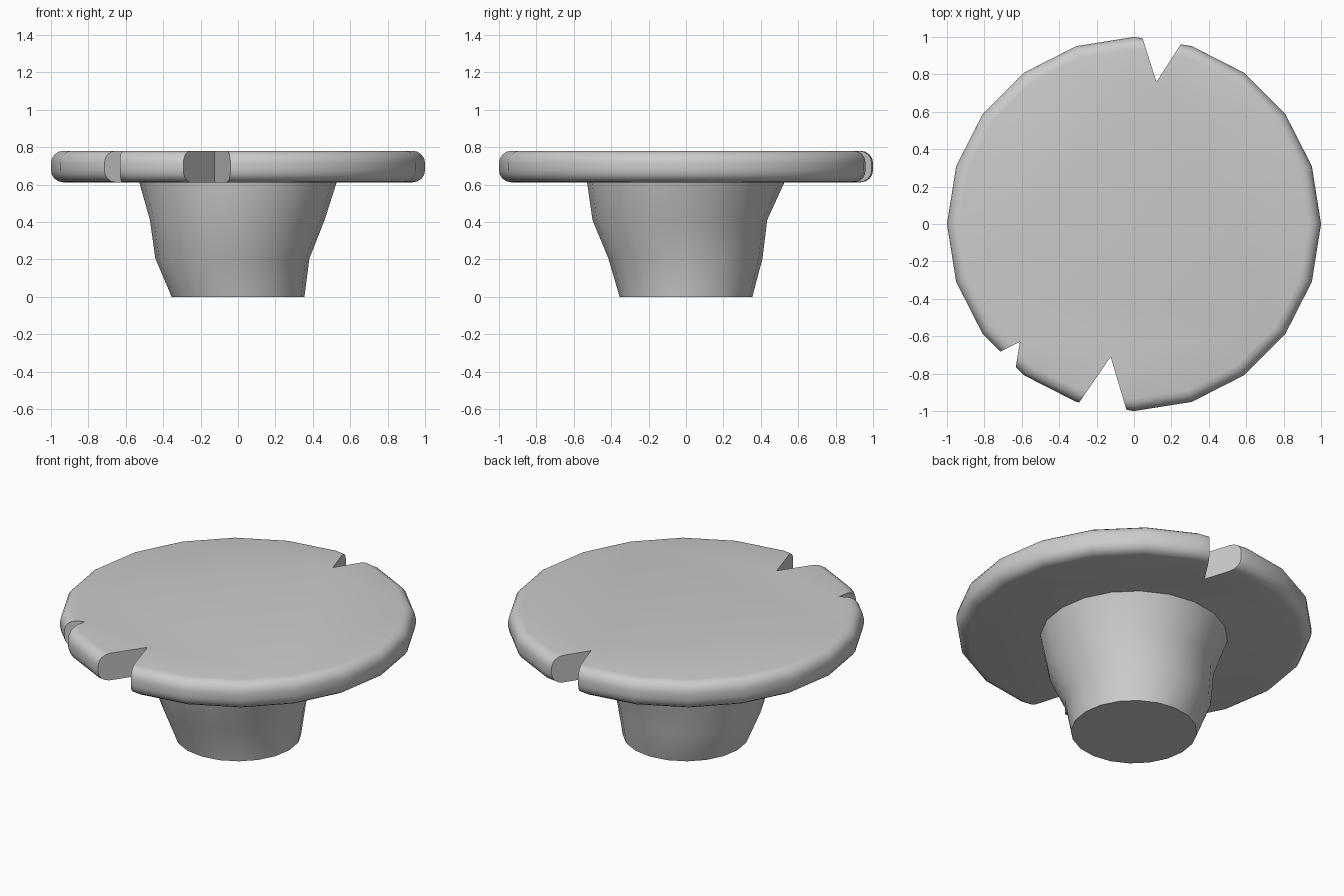
import bpy, bmesh
from math import sin, cos, pi, radians

if "Cube" in bpy.data.objects:
    bpy.data.objects.remove(bpy.data.objects["Cube"])


def lathe(name, rings, sides):
    """Closed solid from stacked rings of (radius, z, centre x, centre y)."""
    bm = bmesh.new()
    loops = []
    for r, z, cx, cy in rings:
        loops.append([bm.verts.new((cx + r * cos(2 * pi * i / sides),
                                    cy + r * sin(2 * pi * i / sides), z))
                      for i in range(sides)])
    for a, b in zip(loops, loops[1:]):
        for i in range(sides):
            j = (i + 1) % sides
            bm.faces.new((a[i], a[j], b[j], b[i]))
    bm.faces.new(loops[0][::-1])
    bm.faces.new(loops[-1])
    return finish(name, bm)


def finish(name, bm):
    bmesh.ops.recalc_face_normals(bm, faces=bm.faces)
    mesh = bpy.data.meshes.new(name)
    bm.to_mesh(mesh)
    bm.free()
    ob = bpy.data.objects.new(name, mesh)
    bpy.context.collection.objects.link(ob)
    return ob


def activate(ob):
    bpy.ops.object.select_all(action='DESELECT')
    ob.select_set(True)
    bpy.context.view_layer.objects.active = ob


def cut_notch(target, apex, left, right):
    """Cut a V through the rim; the two mouth points are pushed outward."""
    pts = [apex] + [tuple(a + 2 * (p - a) for a, p in zip(apex, q)) for q in (left, right)]
    bm = bmesh.new()
    face = bm.faces.new([bm.verts.new((x, y, 0.5)) for x, y in pts])
    ext = bmesh.ops.extrude_face_region(bm, geom=[face])
    for v in ext['geom']:
        if isinstance(v, bmesh.types.BMVert):
            v.co.z = 0.9
    cutter = finish("notch_cutter", bm)
    cutter.hide_render = True
    mod = target.modifiers.new("notch", 'BOOLEAN')
    mod.operation = 'DIFFERENCE'
    mod.solver = 'EXACT'
    mod.object = cutter
    activate(target)
    bpy.ops.object.modifier_apply(modifier=mod.name)
    bpy.data.objects.remove(cutter)


# Slightly wobbly stem flaring upward
stem = lathe("stem", [(0.355, 0, 0, 0), (0.412, 0.205, -0.03, -0.003),
                      (0.467, 0.41, -0.004, -0.033), (0.53, 0.62, 0, 0)], 20)

# Round slab top with a rounded rim
low, high, bevel, steps = 0.612, 0.78, 0.065, 4
arc = [pi / 2 * k / steps for k in range(steps + 1)]
rim = [(1 - bevel + bevel * sin(a), low + bevel - bevel * cos(a), 0, 0) for a in arc]
rim += [(1 - bevel + bevel * cos(a), high - bevel + bevel * sin(a), 0, 0) for a in arc]
slab = lathe("slab_top", rim, 20)

# Chipped notches in the rim
for notch in (((0.12, 0.76), (0.045, 0.995), (0.25, 0.96)),
              ((-0.125, -0.71), (-0.29, -0.95), (-0.04, -0.995)),
              ((-0.61, -0.63), (-0.71, -0.68), (-0.632, -0.765))):
    cut_notch(slab, *notch)

for ob in (stem, slab):
    activate(ob)
    bpy.ops.object.shade_smooth_by_angle(angle=radians(35))
